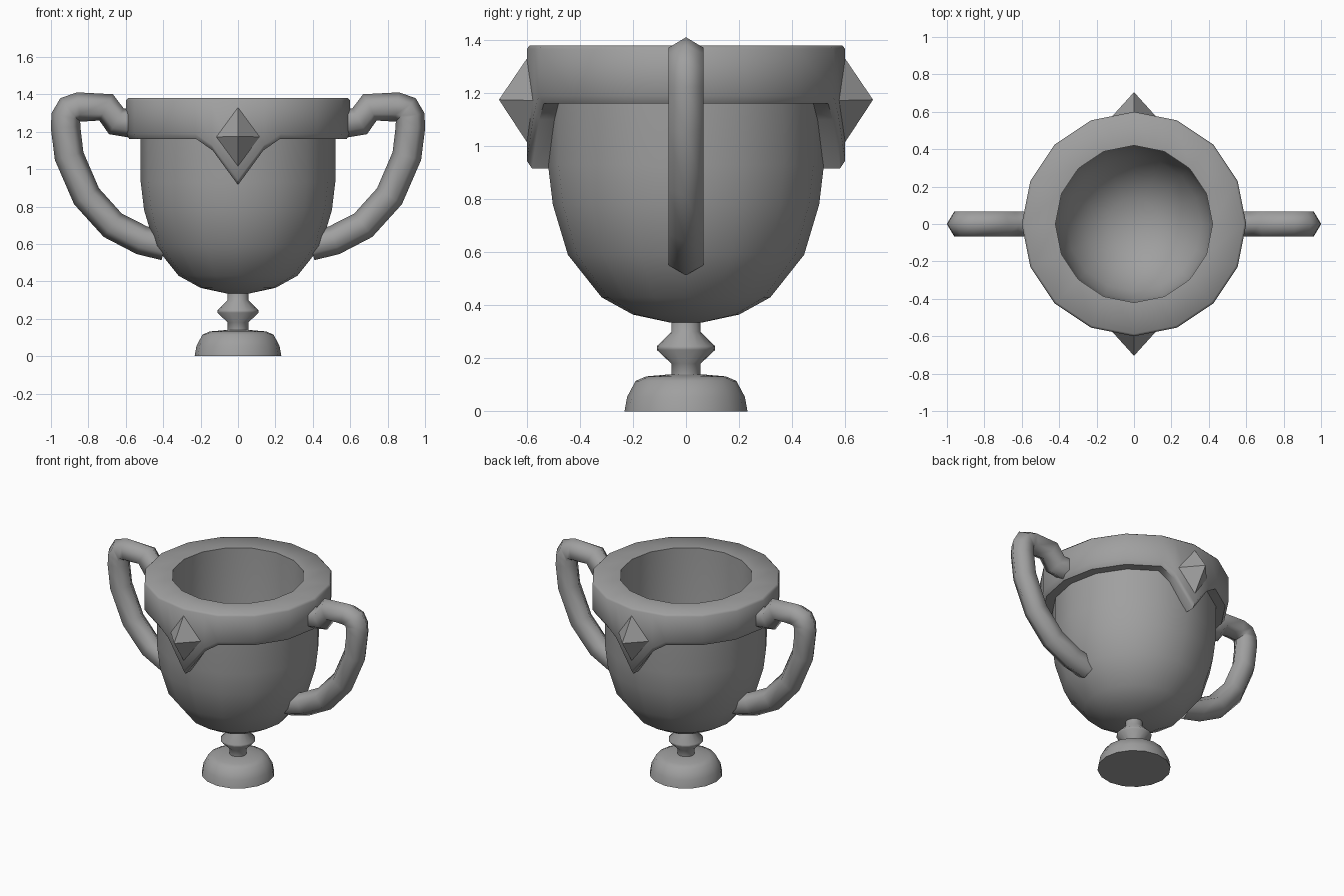
import bpy, bmesh, math
from mathutils import Vector

cube = bpy.data.objects.get("Cube")
if cube:
    bpy.data.objects.remove(cube, do_unlink=True)

GREY = (0.35, 0.35, 0.35, 1)
metal = bpy.data.materials.new("grey metal")
metal.use_nodes = True
metal.diffuse_color = GREY
metal.node_tree.nodes["Principled BSDF"].inputs["Base Color"].default_value = GREY

SIDES = 16


def finish(name, bm, angle):
    """Clean the mesh, make the object; angle 0 keeps it flat."""
    bmesh.ops.remove_doubles(bm, verts=bm.verts, dist=0.0005)
    bmesh.ops.recalc_face_normals(bm, faces=bm.faces)
    mesh = bpy.data.meshes.new(name)
    bm.to_mesh(mesh)
    bm.free()
    mesh.materials.append(metal)
    obj = bpy.data.objects.new(name, mesh)
    bpy.context.collection.objects.link(obj)
    if angle:
        bpy.ops.object.select_all(action='DESELECT')
        obj.select_set(True)
        bpy.context.view_layer.objects.active = obj
        bpy.ops.object.shade_smooth_by_angle(angle=math.radians(angle))
    return obj


def bridge(bm, rings, loop):
    """Join rings of points with quads; loop closes the last to the first."""
    rows = [[bm.verts.new(p) for p in ring] for ring in rings]
    pairs = list(zip(rows, rows[1:])) + ([(rows[-1], rows[0])] if loop else [])
    for a, b in pairs:
        n = len(a)
        for i in range(n):
            j = (i + 1) % n
            bm.faces.new((a[i], a[j], b[j], b[i]))
    return rows


def corner(i):
    a = 2 * math.pi * i / SIDES
    return Vector((math.cos(a), math.sin(a), 0))


def revolve(name, profile, angle):
    bm = bmesh.new()
    rings = [[corner(i) * r + Vector((0, 0, z)) for i in range(SIDES)]
             for r, z in profile]
    rows = bridge(bm, rings, False)
    for row, (r, z) in zip((rows[0], rows[-1]), (profile[0], profile[-1])):
        if r > 0:
            bm.faces.new(row)
    # collapse pole rings
    bmesh.ops.dissolve_degenerate(bm, edges=bm.edges, dist=0.0001)
    return finish(name, bm, angle)


# Foot with turned stem
revolve("foot", [(.232, 0), (.222, .055), (.19, .115), (.15, .132), (.06, .14)], 50)
revolve("stem", [(.055, .13), (.055, .18), (.11, .232), (.11, .246),
                 (.055, .30), (.055, .36)], 50)

# Hollow bowl: outside, then over the wall and down the inside
revolve("bowl", [(0, .333), (.06, .335), (.2, .365), (.318, .43), (.445, .59),
                 (.502, .78), (.52, .93), (.52, 1.3), (.42, 1.38),
                 (.42, .95), (.405, .79), (.36, .66), (.26, .53),
                 (.14, .46), (0, .44)], 50)

# Rim band, with a pointed drop at front and back
RIM_LOW, DROP_MID, DROP_TIP = 1.16, 1.10, .915
stations = []
for i in range(SIDES):
    here, after = corner(i), corner(i + 1)
    is_tip = i % 8 == 4
    stations.append((here, DROP_TIP if is_tip else RIM_LOW))
    if is_tip:
        stations.append((here.lerp(after, .61), DROP_MID))
    elif (i + 1) % 8 == 4:
        stations.append((here.lerp(after, .39), DROP_MID))
bm = bmesh.new()
rings = []
for d, low in stations:
    section = [(.42, 1.38), (.588, 1.38), (.6, 1.367), (.6, low + .03),
               (.58, low), (.5, low)]
    rings.append([d * r + Vector((0, 0, z)) for r, z in section])
bridge(bm, rings, True)
finish("rim", bm, 50)

# Pointed gems on the rim
for side, name in ((-1, "front_gem"), (1, "back_gem")):
    bm = bmesh.new()
    tip = bm.verts.new((0, side * .705, 1.175))
    base = [bm.verts.new((x, side * y, z)) for x, y, z in
            ((0, .595, 1.337), (.122, .57, 1.172), (0, .59, 1.0), (-.122, .57, 1.172))]
    for i in range(4):
        bm.faces.new((tip, base[i], base[(i + 1) % 4]))
    bm.faces.new(base)
    finish(name, bm, 0)

# Six-sided handles swept along a path
PATH = [(.56, 1.245), (.65, 1.255), (.705, 1.33), (.85, 1.332), (.9, 1.318),
        (.92, 1.28), (.922, 1.225), (.903, 1.07), (.81, .855),
        (.67, .70), (.515, .62), (.39, .59)]
RADIUS = .079
for side, name in ((1, "left_handle"), (-1, "right_handle")):
    pts = [Vector((side * x, 0, z)) for x, z in PATH]
    rings = []
    for k, p in enumerate(pts):
        back = (p - pts[k - 1]).normalized() if k else Vector()
        ahead = (pts[k + 1] - p).normalized() if k + 1 < len(pts) else Vector()
        t = (back + ahead).normalized()
        out = Vector((-t.z, 0, t.x))
        rings.append([p + out * RADIUS * math.cos(a) + Vector((0, .076 * math.sin(a), 0))
                      for a in (math.pi * s / 3 for s in range(6))])
    bm = bmesh.new()
    rows = bridge(bm, rings, False)
    bm.faces.new(rows[0])
    bm.faces.new(rows[-1])
    finish(name, bm, 70)
